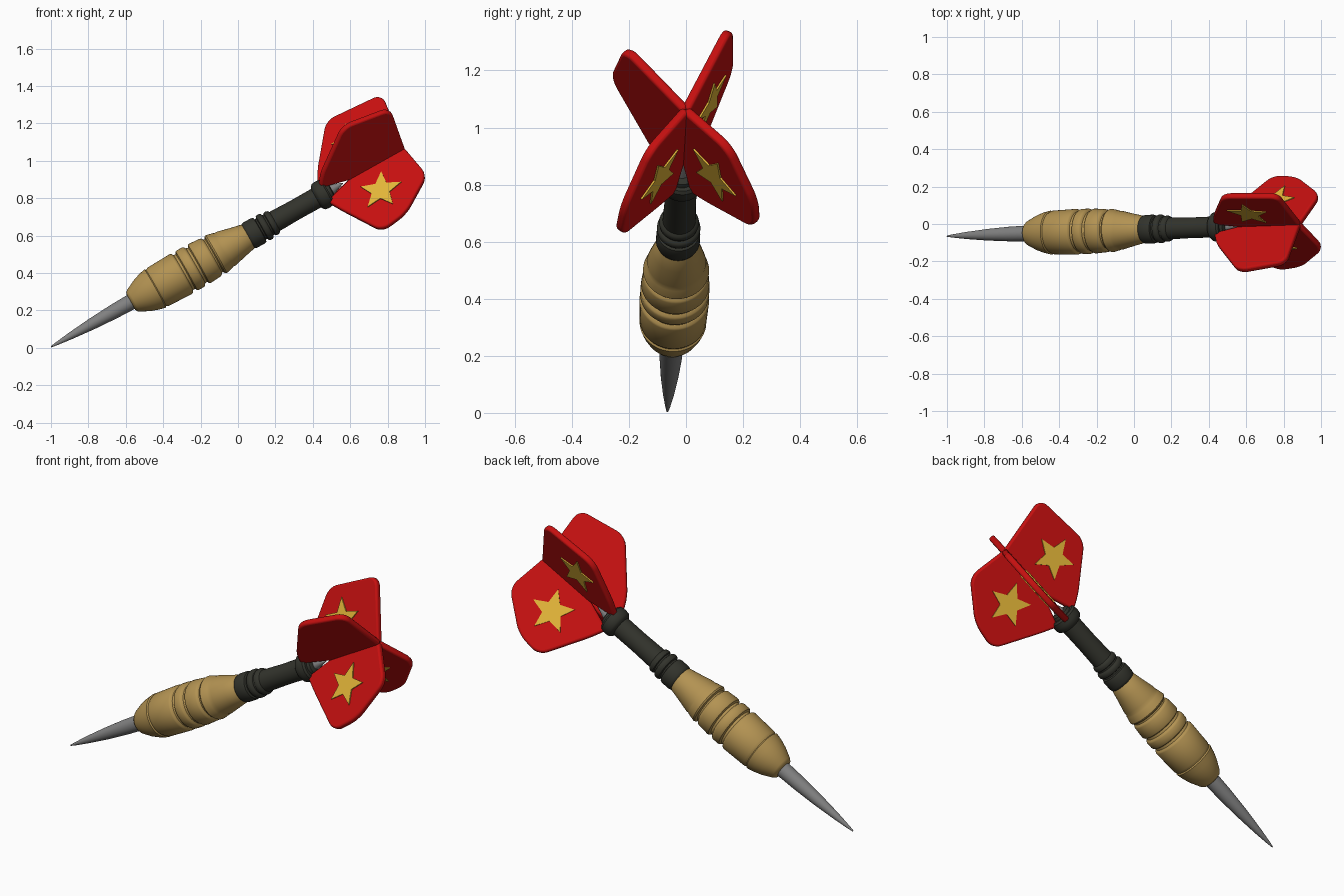
import bpy, bmesh, math
from mathutils import Matrix, Vector

cube = bpy.data.objects.get("Cube")
if cube:
    bpy.data.objects.remove(cube, do_unlink=True)

# Dart frame: local X runs along the shaft from the point to the tail
TIP, TAIL = Vector((-1, -0.065, 0.005)), Vector((0.89, 0, 1.065))
axis = (TAIL - TIP).normalized()
up = axis.cross(Vector((0, 1, 0))).normalized()
side = up.cross(axis)
FRAME = Matrix.Translation(TIP) @ Matrix((axis, side, up)).transposed().to_4x4()


def material(name, rgb):
    m = bpy.data.materials.new(name)
    m.use_nodes = True
    m.diffuse_color = (*rgb, 1)
    m.node_tree.nodes["Principled BSDF"].inputs["Base Color"].default_value = (*rgb, 1)
    return m


STEEL = material("steel grey", (0.22, 0.22, 0.22))
BRASS = material("brass", (0.45, 0.29, 0.085))
BLACK = material("shaft black", (0.032, 0.033, 0.025))
RED = material("flight red", (0.56, 0.005, 0.005))
GOLD = material("star gold", (0.76, 0.46, 0.04))


def add_object(name, bm, mat, matrix, angle=35):
    bmesh.ops.recalc_face_normals(bm, faces=bm.faces)
    mesh = bpy.data.meshes.new(name)
    bm.to_mesh(mesh)
    bm.free()
    mesh.materials.append(mat)
    ob = bpy.data.objects.new(name, mesh)
    bpy.context.collection.objects.link(ob)
    ob.matrix_world = matrix
    bpy.ops.object.select_all(action="DESELECT")
    ob.select_set(True)
    bpy.context.view_layer.objects.active = ob
    bpy.ops.object.shade_smooth_by_angle(angle=math.radians(angle))
    return ob


def lathe(name, profile, mat, sides=48):
    """Turn (distance, radius) pairs around the shaft."""
    bm = bmesh.new()
    pts = [(profile[0][0], 0), *profile, (profile[-1][0], 0)]
    verts = [bm.verts.new((t, 0, r)) for t, r in pts]
    edges = [bm.edges.new(pair) for pair in zip(verts, verts[1:])]
    bmesh.ops.spin(bm, geom=verts + edges, cent=(0, 0, 0), axis=(1, 0, 0),
                   angle=math.tau, steps=sides, use_merge=True)
    bmesh.ops.remove_doubles(bm, verts=bm.verts, dist=0.0005)
    return add_object(name, bm, mat, FRAME)


def plate(outline, thickness, offset=0, rounding=None):
    """Flat slab in local XZ, with optional rounding of chosen corners."""
    bm = bmesh.new()
    verts = [bm.verts.new((t, offset - thickness / 2, r)) for t, r in outline]
    bm.faces.new(verts)
    if rounding:
        bmesh.ops.bevel(bm, geom=[verts[i] for i in rounding], offset=0.05,
                        segments=5, profile=0.5, affect="VERTICES")
    out = bmesh.ops.extrude_face_region(bm, geom=bm.faces[:])
    moved = [g for g in out["geom"] if isinstance(g, bmesh.types.BMVert)]
    bmesh.ops.translate(bm, verts=moved, vec=(0, thickness, 0))
    return bm


# Steel point and the small cone behind the shaft
lathe("point", [(0, 0.003), (0.03, 0.008), (0.12, 0.019), (0.25, 0.031),
                (0.38, 0.039), (0.52, 0.043)], STEEL)
lathe("tail_cone", [(1.68, 0.035), (1.73, 0.026), (1.79, 0.002)], STEEL)

# Brass barrel: swelling body with turned grooves
barrel = [(0.49, 0.046), (0.494, 0.058), (0.505, 0.067), (0.56, 0.094), (0.60, 0.108), (0.638, 0.117)]
for start, end, r0, r1 in [(0.65, 0.805, 0.117, 0.122), (0.83, 0.88, 0.121, 0.121),
                           (0.905, 0.985, 0.120, 0.115), (1.005, 1.06, 0.116, 0.107)]:
    low = r0 - (0.006 if start < 0.7 else 0.016)
    barrel += [(start - 0.006, low), (start, r0 - 0.004), (start + 0.008, r0),
               (end - 0.008, r1), (end, r1 - 0.004), (end + 0.006, r1 - 0.014)]
barrel[-1] = (1.075, 0.103)
barrel += [(1.15, 0.085), (1.205, 0.073), (1.218, 0.064)]
lathe("barrel", barrel, BRASS)

# Black shaft with collar rings and a flared socket
lathe("shaft", [(1.20, 0.062), (1.21, 0.073), (1.222, 0.077), (1.268, 0.077), (1.28, 0.073),
                (1.284, 0.062), (1.292, 0.062), (1.296, 0.072), (1.305, 0.076), (1.318, 0.076),
                (1.326, 0.071), (1.33, 0.062), (1.338, 0.062), (1.342, 0.068), (1.355, 0.07),
                (1.366, 0.066), (1.372, 0.058), (1.50, 0.055), (1.625, 0.056), (1.632, 0.068),
                (1.642, 0.077), (1.665, 0.08), (1.69, 0.077), (1.70, 0.068), (1.70, 0.055),
                (1.715, 0.05), (1.72, 0.035)], BLACK)

# Flights: roll angle, outer front corner, outer back corner, has star
THICK = 0.034
FLIGHTS = [
    ("upper_left", 26, (1.88, 0.37), (2.21, 0.345), True),
    ("upper_right", -43, (1.93, 0.365), (2.20, 0.31), False),
    ("lower_right", 215, (1.84, 0.40), (2.20, 0.225), True),
    ("lower_left", 138, (1.85, 0.39), (2.20, 0.225), True),
]
for name, roll, front, back, starred in FLIGHTS:
    matrix = FRAME @ Matrix.Rotation(-math.radians(roll), 4, "X")
    lower = name.startswith("lower")
    outline = [(1.85, 0), (1.67, 0.06), (1.70, 0.13), front]
    corners = [2, 3, 4]
    if lower:
        outline.append((2.0, 0.375))
        corners.append(5)
    outline += [back, (2.168, 0)]
    flight = add_object(name + "_flight", plate(outline, THICK, rounding=corners), RED, matrix)
    bevel = flight.modifiers.new("soft rim", "BEVEL")
    bevel.width, bevel.segments = 0.011, 3
    bevel.limit_method, bevel.angle_limit = "ANGLE", math.radians(50)

    # Raised star on both faces
    if starred:
        star = []
        for k in range(10):
            a = math.radians(-63 + 36 * k)
            r = 0.052 if k % 2 else 0.118
            star.append((1.945 + r * math.cos(a), 0.175 + r * math.sin(a)))
        for label, s in (("a", 1), ("b", -1)):
            bm = plate(star, 0.008, s * (THICK / 2 + 0.002))
            add_object(f"{name}_star_{label}", bm, GOLD, matrix)
